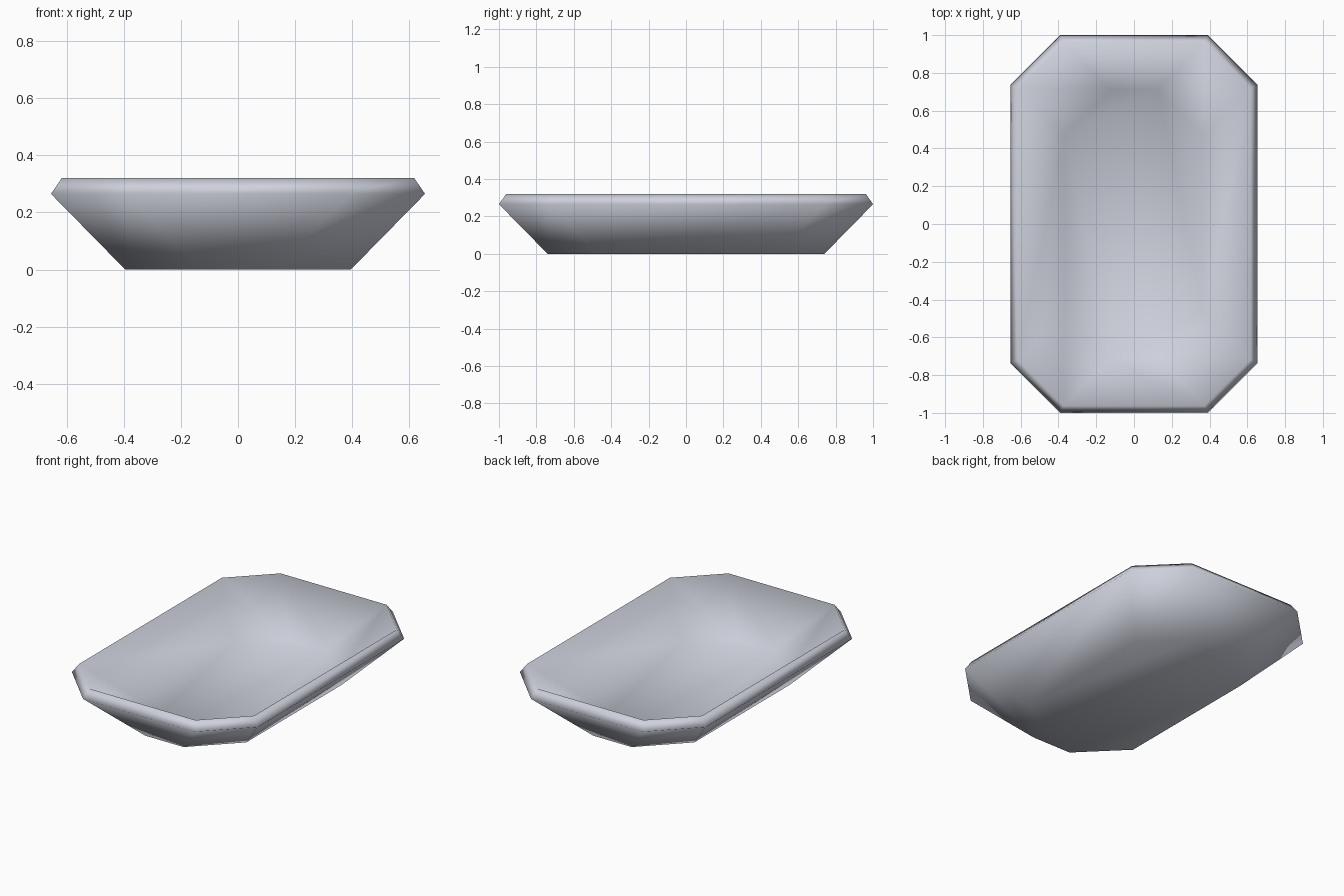
import bpy, bmesh

if "Cube" in bpy.data.objects:
    bpy.data.objects.remove(bpy.data.objects["Cube"])

# Octagonal outline: rectangle with 45 degree cut corners
def octagon(bm, hx, hy, cut, z):
    quarter = [(hx, hy - cut), (hx - cut, hy)]
    pts = quarter + [(-x, y) for x, y in reversed(quarter)]
    pts += [(-x, -y) for x, y in pts]
    return [bm.verts.new((x, y, z)) for x, y in pts]

# Dish shell: floor and sloping walls
bm = bmesh.new()
floor = octagon(bm, 0.395, 0.74, 0.26, 0.0)
rim = octagon(bm, 0.655, 1.0, 0.263, 0.265)
bm.faces.new(floor)
for i in range(8):
    j = (i + 1) % 8
    bm.faces.new((floor[i], rim[i], rim[j], floor[j]))
bmesh.ops.recalc_face_normals(bm, faces=bm.faces)
if bm.faces[:][0].normal.z < 0:
    bmesh.ops.reverse_faces(bm, faces=bm.faces)
for f in bm.faces:
    f.smooth = True
mesh = bpy.data.meshes.new("tray")
bm.to_mesh(mesh)
bm.free()
tray = bpy.data.objects.new("tray", mesh)
bpy.context.collection.objects.link(tray)

# Wall thickness grows inwards and upwards, leaving the slanted rim
solid = tray.modifiers.new("thickness", 'SOLIDIFY')
solid.thickness = 0.07
solid.offset = 1.0

# Pale grey ceramic
mat = bpy.data.materials.new("pale grey")
mat.diffuse_color = (0.62, 0.64, 0.72, 1)
mat.use_nodes = True
mat.node_tree.nodes["Principled BSDF"].inputs["Base Color"].default_value = mat.diffuse_color
mesh.materials.append(mat)
